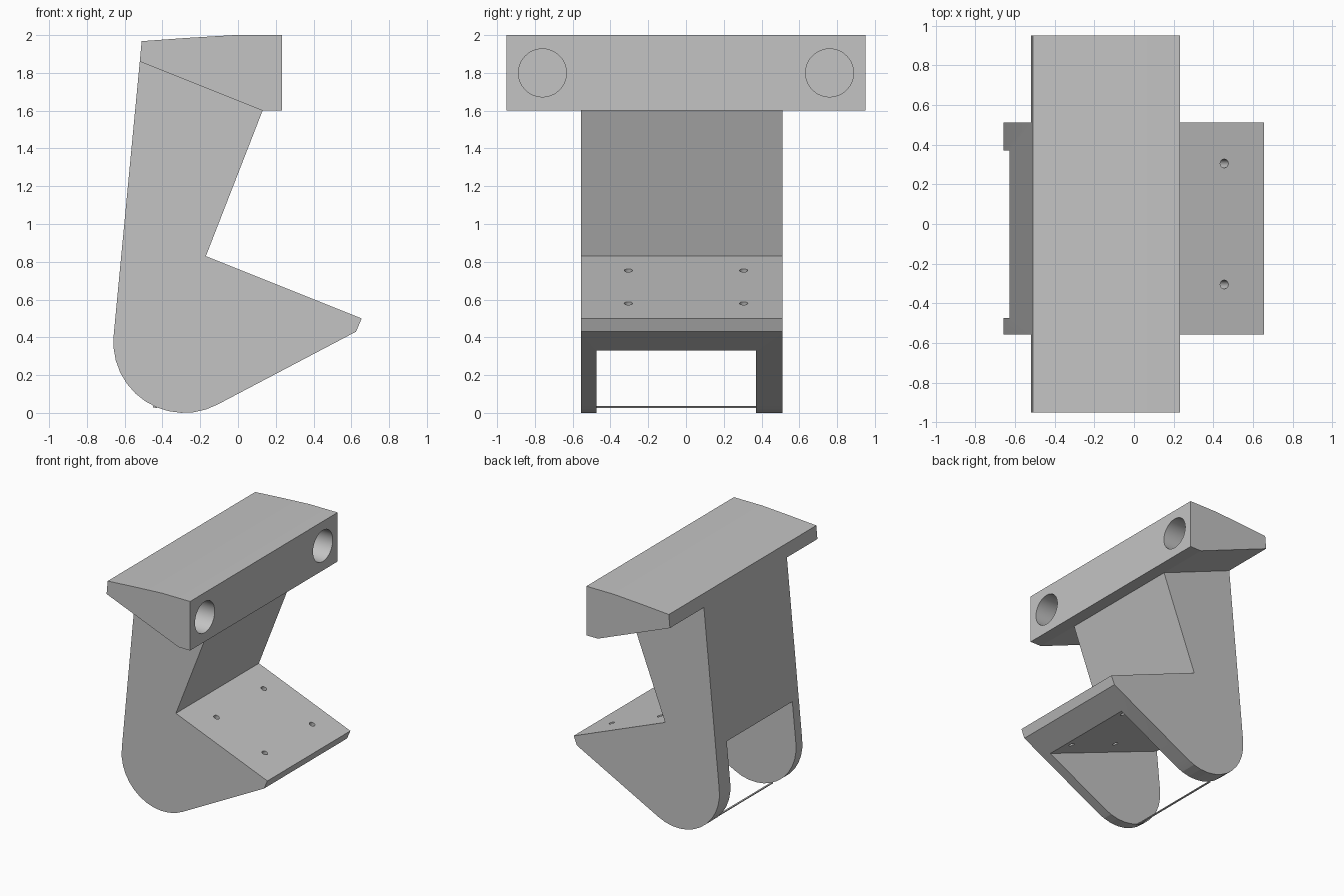
import bpy, bmesh
from math import cos, sin, radians, atan2
from mathutils import Matrix

default = bpy.data.objects.get("Cube")
if default:
    bpy.data.objects.remove(default, do_unlink=True)

grey = bpy.data.materials.new("plain_grey")
grey.use_nodes = True
colour = (0.55, 0.55, 0.55, 1)
grey.diffuse_color = colour
grey.node_tree.nodes["Principled BSDF"].inputs["Base Color"].default_value = colour


def add_object(name, bm):
    bmesh.ops.recalc_face_normals(bm, faces=bm.faces)
    mesh = bpy.data.meshes.new(name)
    bm.to_mesh(mesh)
    bm.free()
    mesh.materials.append(grey)
    obj = bpy.data.objects.new(name, mesh)
    bpy.context.collection.objects.link(obj)
    return obj


def prism(name, profile, y0, y1):
    """Extrude an x-z profile along y."""
    bm = bmesh.new()
    face = bm.faces.new([bm.verts.new((x, y0, z)) for x, z in profile])
    grown = bmesh.ops.extrude_face_region(bm, geom=[face])["geom"]
    verts = [v for v in grown if isinstance(v, bmesh.types.BMVert)]
    bmesh.ops.translate(bm, verts=verts, vec=(0, y1 - y0, 0))
    return add_object(name, bm)


def rod(name, centre, radius, length, tilt):
    """Cylinder turned about y, for drilling holes."""
    bm = bmesh.new()
    bmesh.ops.create_cone(bm, cap_ends=True, segments=48, radius1=radius,
                          radius2=radius, depth=length,
                          matrix=Matrix.Translation(centre) @ Matrix.Rotation(tilt, 4, 'Y'))
    return add_object(name, bm)


def cut(target, cutter):
    cutter.hide_render = True
    mod = target.modifiers.new("cut", 'BOOLEAN')
    mod.operation = 'DIFFERENCE'
    mod.solver = 'EXACT'
    mod.object = cutter
    bpy.context.view_layer.objects.active = target
    bpy.ops.object.modifier_apply(modifier=mod.name)
    bpy.data.objects.remove(cutter, do_unlink=True)


# Bracket body: neck, sloping plate and rounded heel
side_a, side_b = -0.557, 0.512
heel = []
for i in range(13):
    a = radians(298.4 - (298.4 - 174.5) * i / 12)
    heel.append((-0.285 + 0.375 * cos(a), 0.375 + 0.375 * sin(a)))
outline = [(-0.52, 1.86), (0.13, 1.6), (-0.17, 0.83), (0.655, 0.5), (0.625, 0.43)]
body = prism("bracket_body", outline + heel, side_a, side_b)

# Hollow under the plate, leaving two side cheeks
cut(body, prism("hollow_cutter", [(-1, 0.89), (1, 0.11), (1, -0.5), (-1, -0.5)],
                -0.475, 0.37))

# Four screw holes square to the plate
slope = atan2(0.33, 0.825)
for x in (0.02, 0.455):
    for y in (-0.305, 0.305):
        z = 0.83 - 0.4 * (x + 0.17)
        cut(body, rod("screw_cutter", (x, y, z), 0.022, 0.8, slope))

# Thin strip joining the cheeks at the heel
strip = prism("heel_strip", [(-0.45, 0.037), (-0.45, 0.03), (-0.43, 0.025), (-0.43, 0.032)],
              -0.48, 0.375)

# Wide top bar with two blind sockets
bar = prism("top_bar", [(-0.52, 1.86), (-0.51, 1.968), (-0.27, 1.985), (-0.02, 2.0),
                        (0.233, 2.0), (0.233, 1.6), (0.13, 1.6)], -0.95, 0.95)
for y in (-0.76, 0.76):
    cut(bar, rod("socket_cutter", (0.233, y, 1.8), 0.127, 0.5, radians(90)))

# Smooth the round holes, keep the facets elsewhere
bpy.ops.object.select_all(action='DESELECT')
for obj in (body, strip, bar):
    obj.select_set(True)
bpy.context.view_layer.objects.active = body
bpy.ops.object.shade_smooth_by_angle(angle=radians(8))
